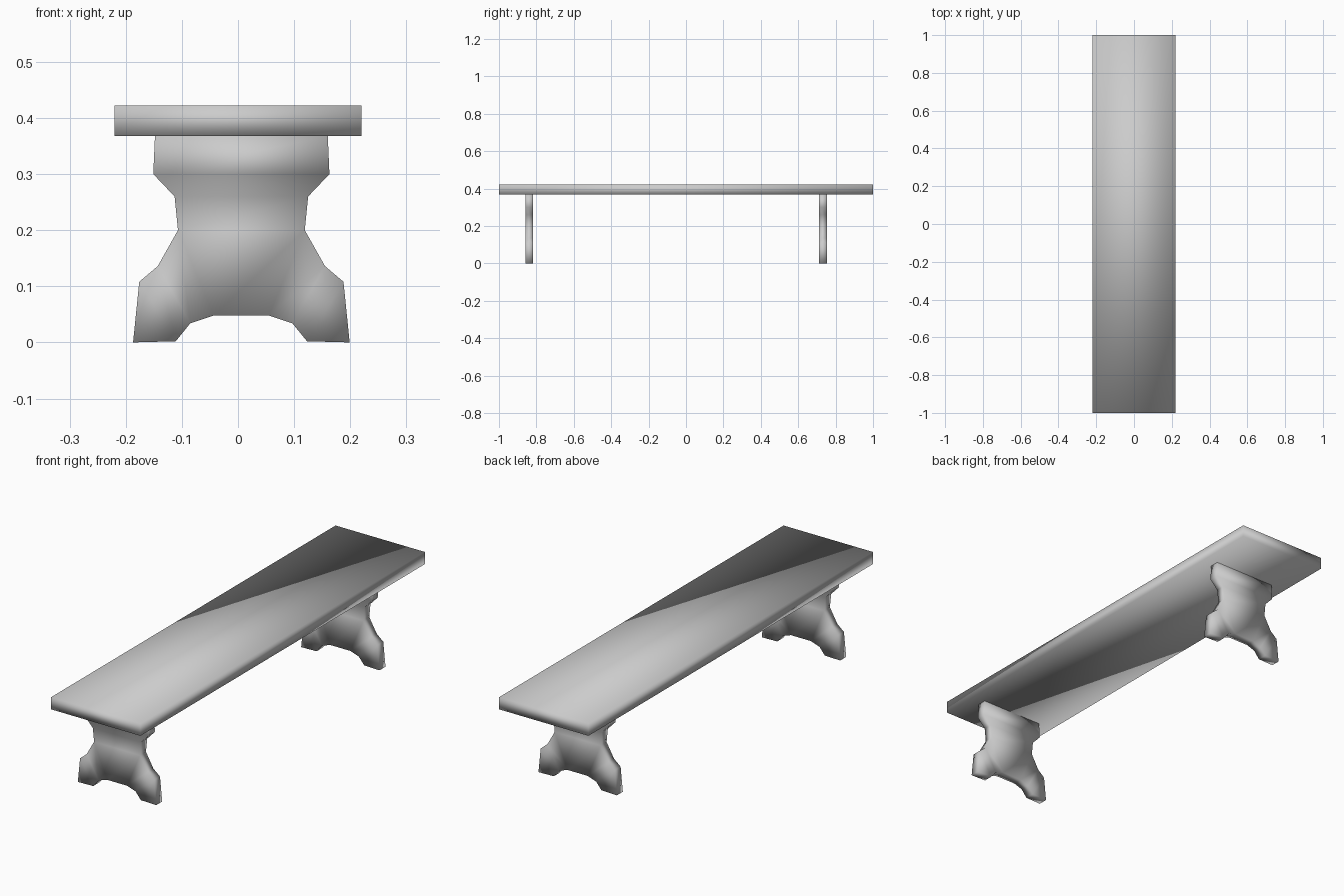
import bpy
import bmesh

cube = bpy.data.objects.get("Cube")
if cube:
    bpy.data.objects.remove(cube, do_unlink=True)

# Single plain grey
GREY = (0.6, 0.6, 0.6, 1.0)
grey = bpy.data.materials.new("plain grey")
grey.use_nodes = True
grey.diffuse_color = GREY
grey.node_tree.nodes["Principled BSDF"].inputs["Base Color"].default_value = GREY


def prism(name, outline, y_front, y_back, splits=()):
    """Extrude a front outline along y; splits are cuts across both end faces."""
    bm = bmesh.new()
    front = [bm.verts.new((x, y_front, z)) for x, z in outline]
    back = [bm.verts.new((x, y_back, z)) for x, z in outline]
    bm.faces.new(front)
    bm.faces.new(back[::-1])
    count = len(outline)
    for i in range(count):
        j = (i + 1) % count
        bm.faces.new((front[j], front[i], back[i], back[j]))
    for a, b in splits:
        for ring in (front, back):
            bmesh.ops.connect_verts(bm, verts=[ring[a], ring[b]])
    for face in bm.faces:
        face.smooth = True
    mesh = bpy.data.meshes.new(name)
    bm.to_mesh(mesh)
    bm.free()
    mesh.materials.append(grey)
    obj = bpy.data.objects.new(name, mesh)
    bpy.context.collection.objects.link(obj)
    return obj


# Seat plank
W, LOW, HIGH = 0.22, 0.368, 0.422
prism("seat", [(-W, LOW), (W, LOW), (W, HIGH), (-W, HIGH)], -1.0, 1.0)

# Leg boards: half outline from the bottom arch up, then mirrored
CENTRE = 0.006
half = [(0.049, 0.048), (0.091, 0.034), (0.117, 0.002), (0.193, 0.0),
        (0.182, 0.108), (0.149, 0.136), (0.113, 0.20), (0.119, 0.26),
        (0.157, 0.30), (0.154, LOW)]
outline = [(CENTRE + x, z) for x, z in half]
outline += [(CENTRE - x, z) for x, z in reversed(half)]
last = len(outline) - 1

# Cuts across the body, then across each foot
splits = [(i, last - i) for i in (8, 7, 6)]
for a, b in ((0, 6), (1, 5), (2, 4)):
    splits += [(a, b), (last - b, last - a)]

for name, y in (("front_leg", -0.838), ("back_leg", 0.732)):
    prism(name, outline, y - 0.021, y + 0.021, splits)
